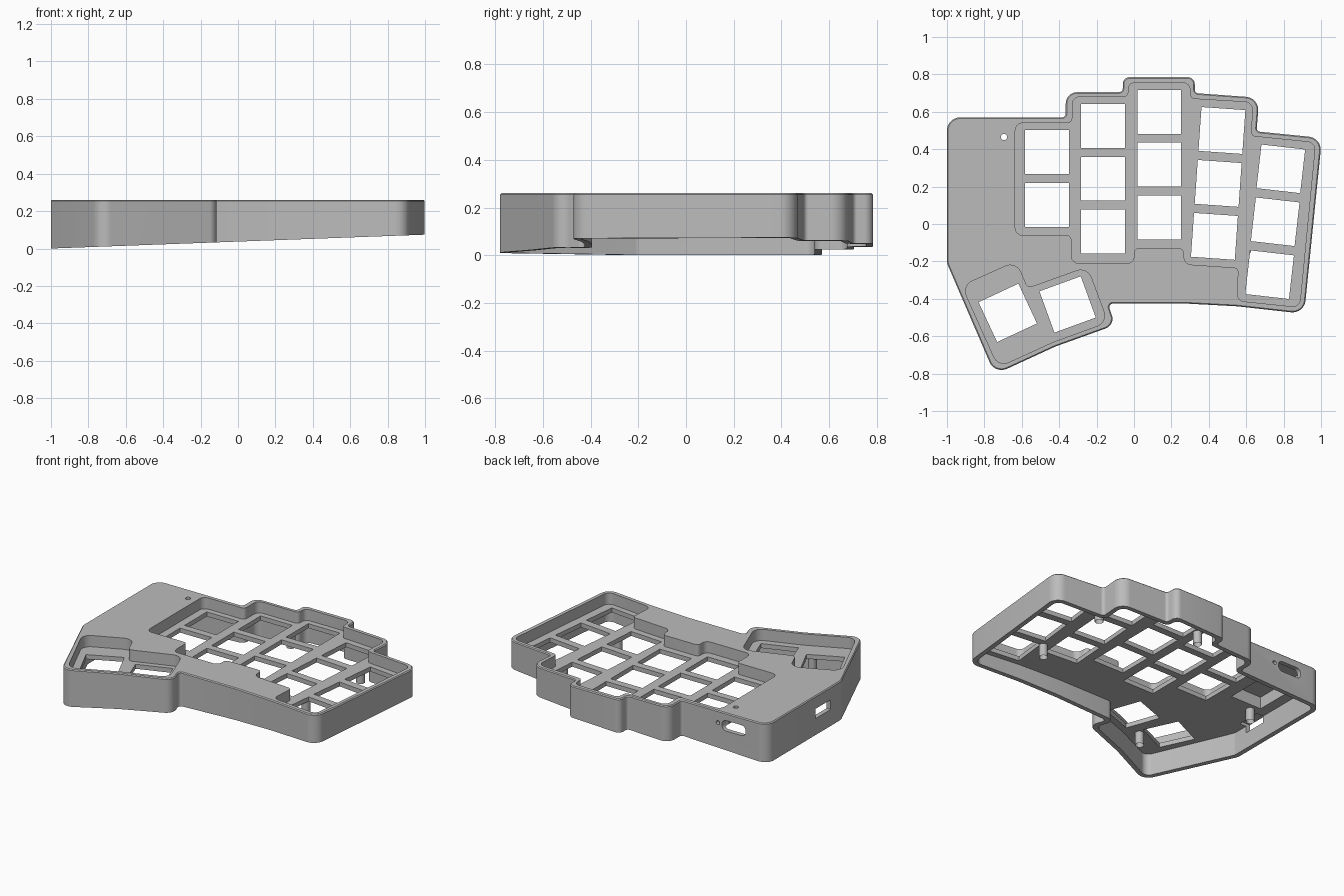
import bpy, bmesh, math
from mathutils import Vector, Matrix

cube = bpy.data.objects.get("Cube")
if cube:
    bpy.data.objects.remove(cube, do_unlink=True)

TOP, PLATE_TOP, CEILING = 0.26, 0.185, 0.155
WALL, KEY = 0.03, 0.235

grey = bpy.data.materials.new("grey_plastic")
grey.use_nodes = True
grey.diffuse_color = (0.5, 0.5, 0.5, 1)
grey.node_tree.nodes["Principled BSDF"].inputs["Base Color"].default_value = (0.5, 0.5, 0.5, 1)


def inset(points, dist):
    """Move every edge of a counter-clockwise outline inwards."""
    pts = [Vector(p) for p in points]
    result = []
    for i, p in enumerate(pts):
        a = (p - pts[i - 1]).normalized()
        b = (pts[(i + 1) % len(pts)] - p).normalized()
        na, nb = Vector((-a.y, a.x)), Vector((-b.y, b.x))
        result.append(p + (na + nb) * dist / (1 + na.dot(nb)))
    return result


def rounded(points, convex, concave, steps=8):
    """Replace each corner of an outline by a circular arc."""
    pts = [Vector(p) for p in points]
    result = []
    for i, p in enumerate(pts):
        before, after = pts[i - 1] - p, pts[(i + 1) % len(pts)] - p
        u, v = before.normalized(), after.normalized()
        turn = math.pi - u.angle(v)
        left = (-u).cross(v) > 0
        if turn < 0.2:
            result.append(p)
            continue
        d = (convex if left else concave) * math.tan(turn / 2)
        d = min(d, 0.45 * before.length, 0.45 * after.length)
        w = math.cos(turn / 2)
        for k in range(steps + 1):
            t = k / steps
            c0, c1, c2 = (1 - t) ** 2, 2 * w * t * (1 - t), t * t
            result.append(((p + u * d) * c0 + p * c1 + (p + v * d) * c2) / (c0 + c1 + c2))
    return result


def make_object(name, bm):
    bmesh.ops.recalc_face_normals(bm, faces=bm.faces)
    mesh = bpy.data.meshes.new(name)
    bm.to_mesh(mesh)
    bm.free()
    mesh.materials.append(grey)
    obj = bpy.data.objects.new(name, mesh)
    bpy.context.collection.objects.link(obj)
    return obj


def prism(name, outline, low, high, matrix=Matrix(), chamfer=0):
    bm = bmesh.new()
    base = bm.faces.new([bm.verts.new((p[0], p[1], low)) for p in outline])
    ext = bmesh.ops.extrude_face_region(bm, geom=[base])["geom"]
    top = [v for v in ext if isinstance(v, bmesh.types.BMVert)]
    bmesh.ops.translate(bm, verts=top, vec=(0, 0, high - low))
    if chamfer:
        rim = [e for e in bm.edges if all(v.co.z > high - 1e-4 for v in e.verts)]
        bmesh.ops.bevel(bm, geom=rim, offset=chamfer, segments=1, affect='EDGES')
    bm.transform(matrix)
    return make_object(name, bm)


def rectangle(x0, y0, x1, y1):
    return [(x0, y0), (x1, y0), (x1, y1), (x0, y1)]


def activate(obj):
    bpy.ops.object.select_all(action='DESELECT')
    obj.select_set(True)
    bpy.context.view_layer.objects.active = obj


def cut(body, cutter):
    mod = body.modifiers.new("cut", 'BOOLEAN')
    mod.operation, mod.solver, mod.object = 'DIFFERENCE', 'EXACT', cutter
    activate(body)
    bpy.ops.object.modifier_apply(modifier=mod.name)
    bpy.data.objects.remove(cutter, do_unlink=True)


# Outlines, counter-clockwise
case_line = [(-1, -.21), (-.744, -.804), (-.42, -.655), (-.1, -.54), (-.14, -.425),
             (.27, -.425), (.55, -.44), (.91, -.48), (1.005, .46), (.655, .495),
             (.67, .675), (.325, .7), (.325, .785), (-.06, .785), (-.06, .705),
             (-.365, .705), (-.365, .57), (-1, .57)]
finger_line = [(-.635, -.06), (-.335, -.06), (-.335, -.21), (0, -.21), (0, -.13),
               (.265, -.13), (.27, -.215), (.56, -.235), (.55, -.41), (.885, -.445),
               (.97, .435), (.625, .47), (.635, .65), (.3, .67), (.3, .755),
               (-.03, .755), (-.03, .68), (-.33, .68), (-.33, .54), (-.635, .54)]
thumb_line = [(-.92, -.33), (-.725, -.765), (-.43, -.63), (-.14, -.525),
              (-.25, -.23), (-.57, -.345), (-.63, -.2)]

# Case body with a sloping underside
body = prism("case_shell", rounded(case_line, .07, .02), 0, TOP, chamfer=.006)
for v in body.data.vertices:
    if v.co.z < 0.01:
        v.co.z = 0.037 * (v.co.x + 1)

# Hollow underside and the two key wells
cut(body, prism("cavity", rounded(inset(case_line, WALL), .045, .04), -.2, CEILING))
cut(body, prism("finger_well", rounded(finger_line, .04, .025), PLATE_TOP, .4))
cut(body, prism("thumb_well", rounded(thumb_line, .06, .03), PLATE_TOP, .4))

# Switch openings: column x, y of the top key, step per row, rows, tilt
columns = [(-.465, .385, 0, 2, 0), (-.165, .525, 0, 3, 0), (.135, .6, 0, 3, 0),
           (.47, .5, -.02, 3, -4), (.785, .295, -.03, 3, -6.5),
           (-.675, -.475, 0, 1, 25), (-.355, -.43, 0, 1, 20)]
for x, y, shift, rows, tilt in columns:
    for row in range(rows):
        place = (Matrix.Translation((x + shift * row, y - .283 * row, 0))
                 @ Matrix.Rotation(math.radians(tilt), 4, 'Z'))
        square = rectangle(-KEY / 2, -KEY / 2, KEY / 2, KEY / 2)
        cut(body, prism("switch_opening", square, .1, .22, place))

# Controller pocket, rear port, side slot and small drilled holes
upright = Matrix.Rotation(math.pi / 2, 4, 'X')
cut(body, prism("pocket", rectangle(-.9, .12, -.67, .54), .1, .235))
port = rounded(rectangle(-.84, .14, -.665, .21), .034, .03)
cut(body, prism("rear_port", port, -.7, -.5, upright))
cut(body, prism("side_slot", rectangle(-1.1, -.1, -.92, .06), .11, .175))


def disc(x, y, r):
    return rounded(rectangle(x - r, y - r, x + r, y + r), r, r, 4)


cut(body, prism("reset_hole", disc(-.635, .18, .013), -.7, -.545, upright))
cut(body, prism("light_hole", disc(-.695, .465, .016), .2, .4))

# Screw posts hanging under the plate
posts = [(.62, .41), (.6, -.14), (-.015, .58), (-.86, .07), (-.53, -.58)]
parts = [body]
for i, (x, y) in enumerate(posts):
    bm = bmesh.new()
    bmesh.ops.create_cone(bm, cap_ends=True, segments=20, radius1=.027, radius2=.027,
                          depth=CEILING - .07,
                          matrix=Matrix.Translation((x, y, (CEILING + .075) / 2)))
    cap = min(bm.faces, key=lambda f: f.calc_center_median().z)
    bmesh.ops.inset_region(bm, faces=[cap], thickness=.012)
    bmesh.ops.translate(bm, verts=cap.verts, vec=(0, 0, .06))
    parts.append(make_object(f"screw_post_{i + 1}", bm))

for part in parts:
    activate(part)
    bpy.ops.object.shade_smooth_by_angle(angle=math.radians(30))
